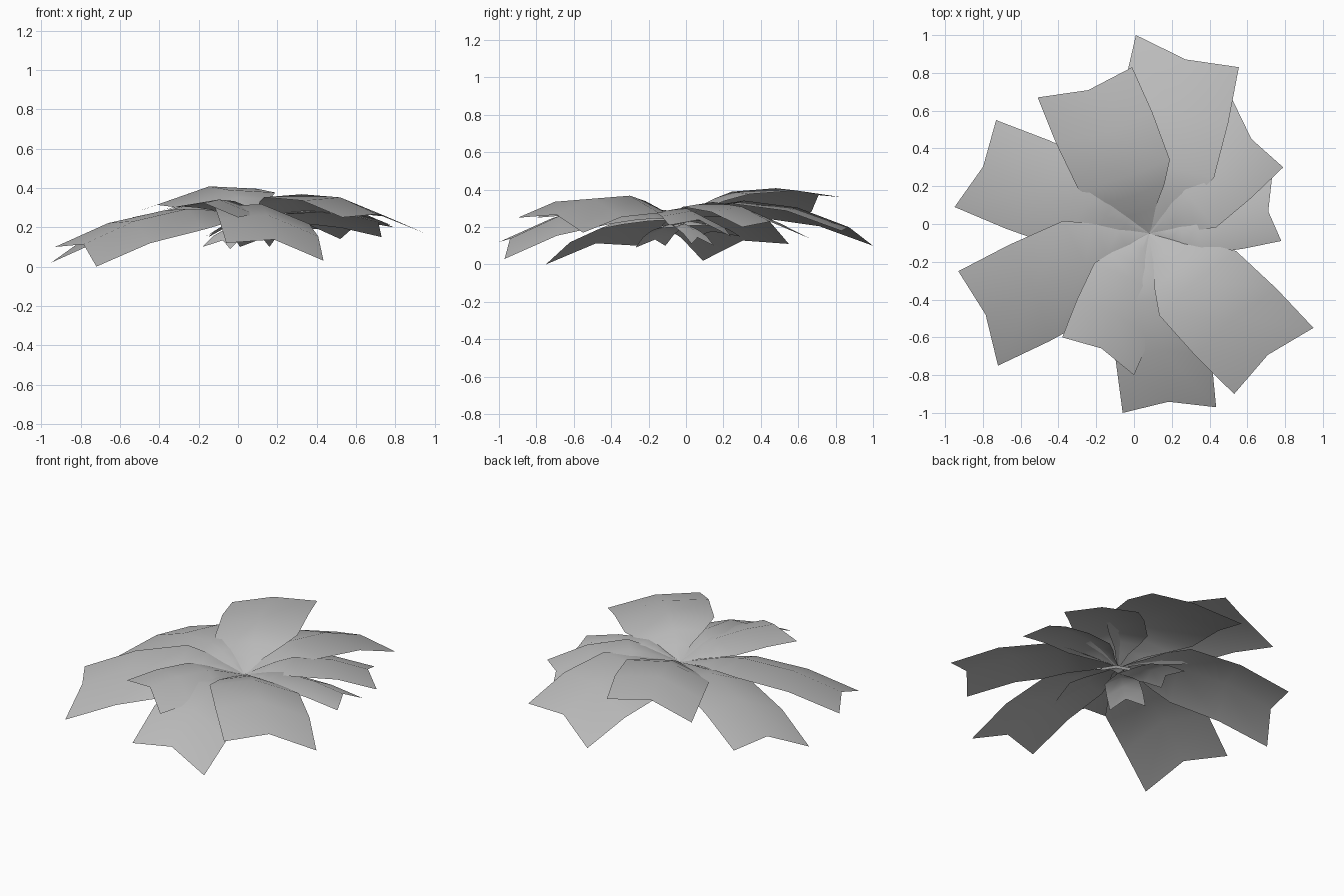
import bpy
from mathutils import Vector

# Remove the default cube
cube = bpy.data.objects.get("Cube")
if cube:
    bpy.data.objects.remove(cube, do_unlink=True)

# Single leaf colour
grey = bpy.data.materials.new("leaf grey")
grey.use_nodes = True
colour = (0.5, 0.5, 0.5, 1)
grey.diffuse_color = colour
grey.node_tree.nodes["Principled BSDF"].inputs["Base Color"].default_value = colour

# Outline of every leaf: position along the rib and share of the tip width
ROWS = [(0, 0.03), (0.14, 0.33), (0.26, 0.68), (0.39, 0.97), (0.7, 1.02), (1, 1)]


def make_leaf(name, corner_a, corner_b, root_z, bulge, ridge):
    """Arched leaf from the shared root to two tip corners, with a raised rib and a notched end."""
    a, b = Vector(corner_a), Vector(corner_b)
    root = Vector((0.08, -0.05, root_z))
    centre = (a + b) / 2
    half = (a - b) / 2
    # Keep the blade running counter-clockwise so that it faces up
    if (centre - root).cross(half).z < 0:
        half = -half
    notch = (centre - root).normalized() * 0.045
    verts, faces = [], []
    for t, width in ROWS:
        rib = root.lerp(centre, t)
        rib.z += bulge * 4 * t * (1 - t)
        lift = Vector((0, 0, ridge * width))
        verts += [rib + half * width, rib + lift - notch * t, rib - half * width]
    for row in range(len(ROWS) - 1):
        for side in range(2):
            i = row * 3 + side
            faces.append((i + 3, i + 4, i + 1, i))
    mesh = bpy.data.meshes.new(name)
    mesh.from_pydata(verts, [], faces)
    mesh.materials.append(grey)
    for poly in mesh.polygons:
        poly.use_smooth = True
    mesh.update()
    obj = bpy.data.objects.new(name, mesh)
    bpy.context.collection.objects.link(obj)


# Large outer leaves, named by the direction they grow in: tip corners and arch height
large_leaves = {
    "back_leaf": ((0.01, 1, 0.1), (0.555, 0.83, 0.18), 0.09),
    "upper_back_leaf": ((-0.51, 0.67, 0.28), (-0.01, 0.83, 0.36), 0.07),
    "back_right_leaf": ((-0.73, 0.55, 0.11), (-0.95, 0.09, 0.02), 0.085),
    "front_right_leaf": ((-0.93, -0.25, 0.1), (-0.72, -0.75, 0), 0.075),
    "upper_front_leaf": ((-0.38, -0.6, 0.29), (0, -0.8, 0.25), 0.03),
    "front_leaf": ((-0.06, -1, 0.12), (0.435, -0.97, 0.03), 0.09),
    "front_left_leaf": ((0.53, -0.9, 0.25), (0.95, -0.55, 0.17), 0.09),
    "left_leaf": ((0.78, -0.09, 0.21), (0.73, 0.24, 0.15), 0.035),
    "back_left_leaf": ((0.79, 0.3, 0.2), (0.52, 0.66, 0.14), 0.07),
}
for name, (a, b, bulge) in large_leaves.items():
    make_leaf(name, a, b, root_z=0.24, bulge=bulge, ridge=0.055)

# Short leaves tucked below the centre
small_leaves = {
    "small_front_leaf": ((-0.18, -0.11, 0.1), (-0.04, -0.27, 0.09)),
    "small_right_leaf": ((-0.17, 0.05, 0.15), (-0.15, 0.29, 0.15)),
    "small_left_leaf": ((0.16, 0.15, 0.1), (0.28, 0.03, 0.11)),
}
for name, (a, b) in small_leaves.items():
    make_leaf(name, a, b, root_z=0.2, bulge=0.03, ridge=0.02)
